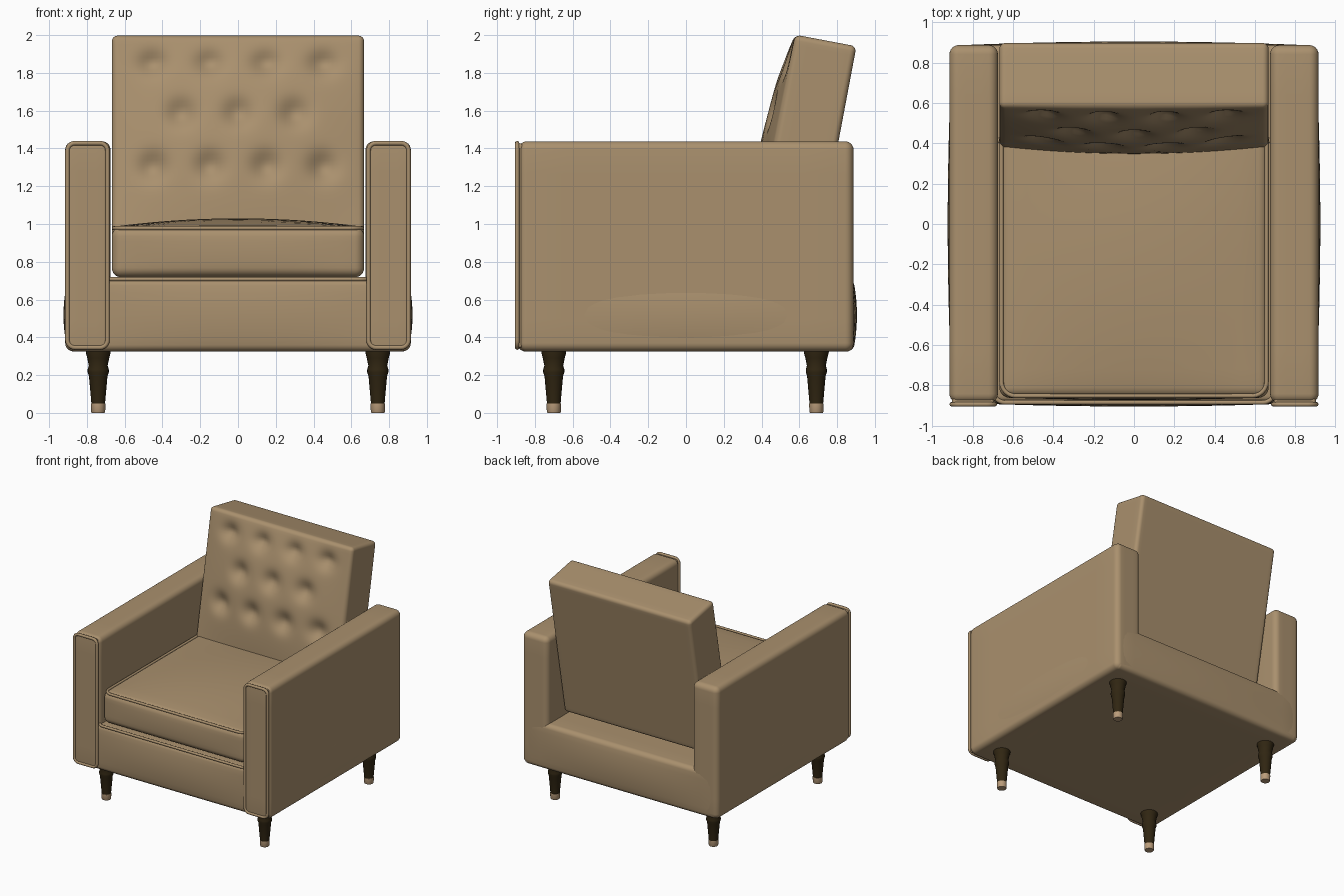
import bpy, bmesh, math
from mathutils import Vector, Matrix

if "Cube" in bpy.data.objects:
    bpy.data.objects.remove(bpy.data.objects["Cube"])


def material(name, rgb):
    m = bpy.data.materials.new(name)
    m.diffuse_color = (*rgb, 1)
    m.use_nodes = True
    m.node_tree.nodes["Principled BSDF"].inputs["Base Color"].default_value = m.diffuse_color
    return m


FABRIC = material("tan_fabric", (0.40, 0.28, 0.155))
WOOD = material("dark_wood", (0.030, 0.019, 0.006))
TIP = material("leg_tip_tan", (0.50, 0.34, 0.20))


def finish(name, bm, mat, angle=50):
    bmesh.ops.remove_doubles(bm, verts=bm.verts, dist=1e-5)
    bmesh.ops.recalc_face_normals(bm, faces=bm.faces)
    me = bpy.data.meshes.new(name)
    bm.to_mesh(me)
    bm.free()
    me.materials.append(mat)
    ob = bpy.data.objects.new(name, me)
    bpy.context.collection.objects.link(ob)
    bpy.ops.object.select_all(action='DESELECT')
    bpy.context.view_layer.objects.active = ob
    ob.select_set(True)
    bpy.ops.object.shade_smooth_by_angle(angle=math.radians(angle))
    return ob


def axis_values(h, r, cuts):
    """Positions along one axis: dense in the rounded ends, even between."""
    ends = [h - r + r * math.tan(math.radians(a)) for a in (15, 30, 45)]
    mid = [-(h - r) + 2 * (h - r) * i / cuts for i in range(cuts + 1)]
    return [-e for e in reversed(ends)] + mid + ends


def cushion(name, lo, hi, r, cuts=(8, 8, 8), bulge=(0, 0, 0), shape=None, matrix=None):
    """Rounded box with optional puffed sides and an extra shaping function."""
    lo, hi = Vector(lo), Vector(hi)
    c, h = (lo + hi) / 2, (hi - lo) / 2
    vals = [axis_values(h[i], r, cuts[i]) for i in range(3)]
    bm = bmesh.new()
    for a in range(3):
        b, d = (a + 1) % 3, (a + 2) % 3
        for s in (-1, 1):
            grid = []
            for vb in vals[b]:
                row = []
                for vd in vals[d]:
                    p = Vector((0, 0, 0))
                    p[a], p[b], p[d] = s * h[a], vb, vd
                    row.append(bm.verts.new(p))
                grid.append(row)
            for i in range(len(grid) - 1):
                for j in range(len(grid[0]) - 1):
                    bm.faces.new((grid[i][j], grid[i + 1][j], grid[i + 1][j + 1], grid[i][j + 1]))
    for v in bm.verts:
        core = Vector([max(-(h[i] - r), min(h[i] - r, v.co[i])) for i in range(3)])
        p = core + (v.co - core).normalized() * r
        u = [p[i] / h[i] for i in range(3)]
        q = p.copy()
        for i in range(3):
            j, k = (i + 1) % 3, (i + 2) % 3
            q[i] += bulge[i] * u[i] * max(0, 1 - u[j] ** 2) * max(0, 1 - u[k] ** 2)
        if shape:
            q = shape(q, u)
        v.co = q + c
    if matrix:
        bm.transform(matrix)
    return finish(name, bm, FABRIC)


def piping(name, center, w, d, corner, r, matrix=Matrix()):
    """Closed tube following a rounded rectangle in its local XY plane."""
    bm = bmesh.new()
    rings = []
    for q, (sx, sy) in enumerate(((1, 1), (-1, 1), (-1, -1), (1, -1))):
        for i in range(7):
            a = math.radians(90 * q + 15 * i)
            n = Vector((math.cos(a), math.sin(a), 0))
            p = Vector((sx * (w / 2 - corner), sy * (d / 2 - corner), 0)) + n * corner
            rings.append([bm.verts.new(p + r * (n * math.cos(t) + Vector((0, 0, math.sin(t)))))
                          for t in (math.tau * k / 8 for k in range(8))])
    for i, ring in enumerate(rings):
        nxt = rings[(i + 1) % len(rings)]
        for k in range(8):
            bm.faces.new((ring[k], nxt[k], nxt[(k + 1) % 8], ring[(k + 1) % 8]))
    bm.transform(Matrix.Translation(center) @ matrix)
    return finish(name, bm, FABRIC)


def turned(name, profile, x, y, mat):
    """Lathed part from (radius, height) points, capped at both ends."""
    bm = bmesh.new()
    rings = [[bm.verts.new((x + r * math.cos(math.tau * k / 20), y + r * math.sin(math.tau * k / 20), z))
              for k in range(20)] for r, z in profile]
    for a, b in zip(rings, rings[1:]):
        for k in range(20):
            bm.faces.new((a[k], a[(k + 1) % 20], b[(k + 1) % 20], b[k]))
    bm.faces.new(rings[0])
    bm.faces.new(rings[-1])
    return finish(name, bm, mat, 40)


# Base with softly puffed sides
cushion("base", (-0.90, -0.885, 0.325), (0.90, 0.885, 0.71), 0.035, (14, 14, 8), (0.024, 0.02, 0))
piping("base_piping", (0, -0.23, 0.708), 1.40, 1.31, 0.06, 0.011)

# Seat cushion with crowned top and piped edge
cushion("seat_cushion", (-0.668, -0.86, 0.718), (0.668, 0.50, 0.985), 0.05, (14, 14, 6),
        (0, 0.012, 0), lambda q, u: q + Vector((0, 0, 0.045 * max(0, u[2]) * (1 - u[0] ** 2) * (1 - u[1] ** 2))))
piping("seat_piping", (0, -0.18, 0.978), 1.315, 1.345, 0.07, 0.011)

# Tilted backrest with button tufting on its front
BUTTONS = [(x, z) for xs, z in (((-0.45, -0.15, 0.15, 0.45), 0.465),
                                ((-0.3, 0, 0.3), 0.18),
                                ((-0.45, -0.15, 0.15, 0.45), -0.105)) for x in xs]


def tuft(q, u):
    front = max(0, -u[1])
    puff = 0.075 * (1 - u[0] ** 2) * (1 - u[2] ** 2)
    dent = sum(0.05 * math.exp(-((q.x - x) ** 2 + (q.z - z) ** 2) / 0.0052) for x, z in BUTTONS)
    q.y -= front * (puff - dent * min(1, 4 * (1 - abs(u[2]))))
    return q


tilt = Matrix.Translation((0, 0.627, 1.372)) @ Matrix.Rotation(math.radians(-10.7), 4, 'X')
cushion("backrest", (-0.668, -0.165, -0.61), (0.668, 0.165, 0.61), 0.03, (56, 6, 52), shape=tuft, matrix=tilt)

# Arms with piped front panels
upright = Matrix.Rotation(math.radians(90), 4, 'X')
for side, s in (("left", -1), ("right", 1)):
    x0, x1 = sorted((s * 0.675, s * 0.915))
    cushion(side + "_arm", (x0, -0.887, 0.325), (x1, 0.887, 1.438), 0.045, (4, 8, 8))
    p0, p1 = sorted((s * 0.695, s * 0.902))
    cushion(side + "_arm_panel", (p0, -0.897, 0.345), (p1, -0.86, 1.425), 0.015, (4, 2, 8))
    piping(side + "_arm_piping", (s * 0.797, -0.894, 0.887), 0.212, 1.082, 0.04, 0.012, upright)

# Turned legs with pale tips
LEG = [(0.036, 0.048), (0.049, 0.195), (0.056, 0.215), (0.056, 0.23), (0.050, 0.25),
       (0.058, 0.29), (0.066, 0.32), (0.066, 0.34)]
for fb, y in (("front", -0.70), ("back", 0.69)):
    for side, x in (("left", -0.74), ("right", 0.74)):
        turned(f"{fb}_{side}_leg", LEG, x, y, WOOD)
        turned(f"{fb}_{side}_leg_tip", [(0.034, 0), (0.037, 0.005), (0.038, 0.05)], x, y, TIP)
